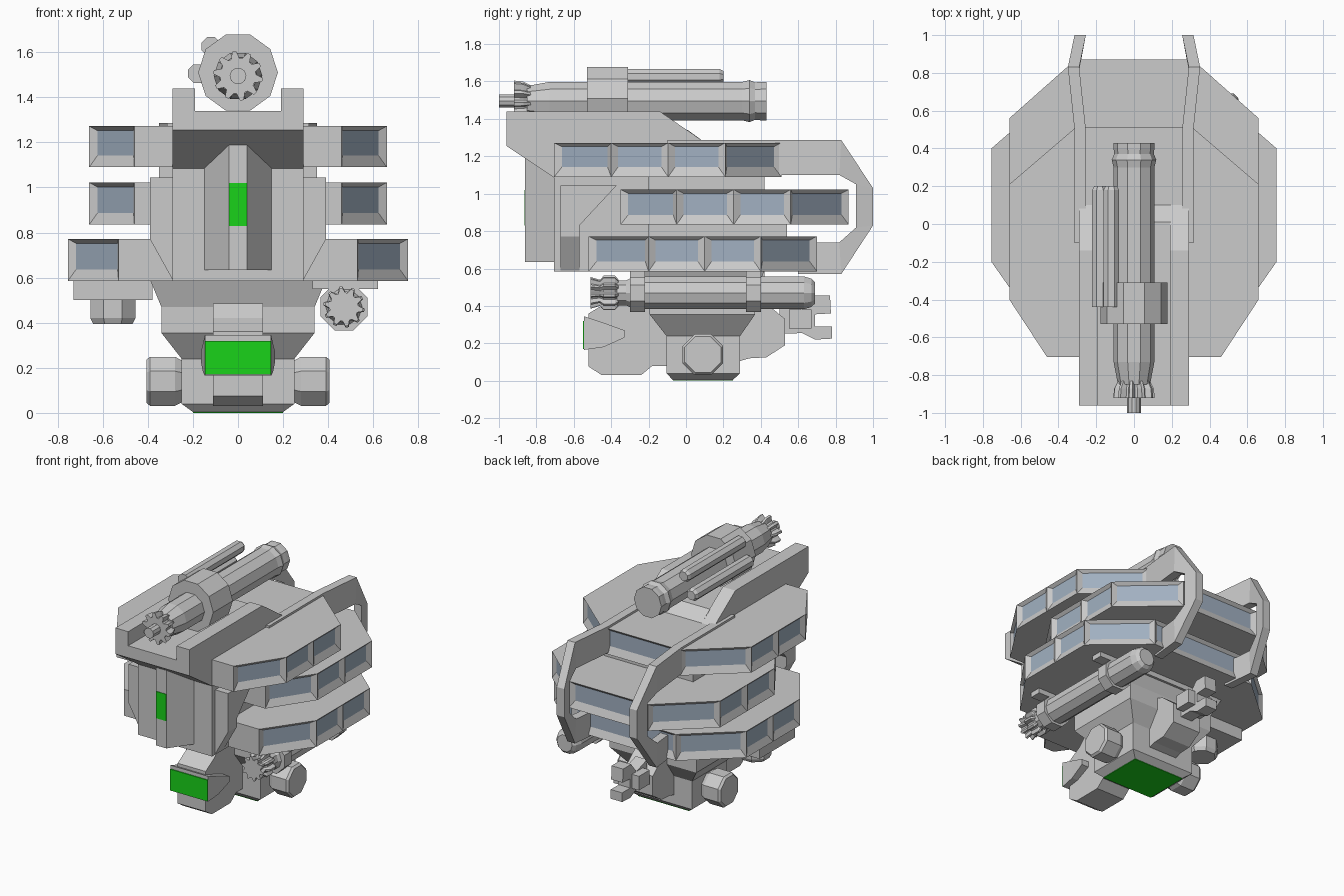
import bpy, bmesh, math
from mathutils import Vector


def material(name, rgb):
    m = bpy.data.materials.new(name)
    m.diffuse_color = (*rgb, 1)
    return m


GREEN = material("green_light", (0.01, 0.65, 0.01))
GLASS = material("window_glass", (0.36, 0.44, 0.54))


def finish(name, bm, mats=()):
    me = bpy.data.meshes.new(name)
    bm.to_mesh(me)
    bm.free()
    for m in mats:
        me.materials.append(m)
    ob = bpy.data.objects.new(name, me)
    bpy.context.collection.objects.link(ob)
    return ob


def loft_bm(rings):
    """Skin equal-length rings of points and cap both ends."""
    bm = bmesh.new()
    rows = [[bm.verts.new(p) for p in ring] for ring in rings]
    n = len(rows[0])
    for a, b in zip(rows, rows[1:]):
        for i in range(n):
            j = (i + 1) % n
            bm.faces.new((a[i], a[j], b[j], b[i]))
    bm.faces.new(rows[0])
    bm.faces.new(rows[-1])
    bmesh.ops.recalc_face_normals(bm, faces=bm.faces)
    return bm


def loft(name, rings, mat=None):
    return finish(name, loft_bm(rings), [mat] if mat else [])


def prism_x(name, profile, x0, x1, mat=None):
    return loft(name, [[(x, y, z) for y, z in profile] for x in (x0, x1)], mat)


def box(name, x0, x1, y0, y1, z0, z1, mat=None):
    return prism_x(name, [(y0, z0), (y1, z0), (y1, z1), (y0, z1)], x0, x1, mat)


def rect_z(z, x, y0, y1):
    return [(-x, y0, z), (x, y0, z), (x, y1, z), (-x, y1, z)]


def rect_y(y, x, z0, z1):
    return [(-x, y, z0), (x, y, z0), (x, y, z1), (-x, y, z1)]


def lathe(name, x, z, stations, sides=10, gear=1.0):
    """Turned part along y from (y, radius) stations; gear < 1 cuts flutes."""
    n = sides * 4 if gear < 1 else sides
    rings = []
    for y, r in stations:
        ring = []
        for i in range(n):
            a = 2 * math.pi * (i + 0.5) / n - math.pi / 2
            k = gear if gear < 1 and i % 4 > 1 else 1
            ring.append((x + r * k * math.cos(a), y, z + r * k * math.sin(a)))
        rings.append(ring)
    return loft(name, rings)


# Windowed decks
def deck(name, half, z0, z1):
    front, s1, s2, back = half
    mid = (s1[0], (s1[1] + s2[1]) / 2)
    right = [front, s1, mid, s2, back]
    plan = right + [(-x, y) for x, y in reversed(right)]
    bm = loft_bm([[(x, y, z) for x, y in plan] for z in (z0, z1)])
    sides = [f for f in bm.faces if abs(f.normal.z) < 0.1 and f.normal.y > -0.95]
    bmesh.ops.inset_individual(bm, faces=sides, thickness=0.036, depth=-0.02,
                               use_even_offset=True)
    for f in sides:
        f.material_index = 1
        for v in f.verts:
            v.co.z += 0.016
    grey = material(name + "_grey", (0.8, 0.8, 0.8))
    finish(name, bm, [grey, GLASS])


deck("upper_deck", [(0.46, -0.705), (0.66, -0.40), (0.66, 0.21), (0.31, 0.51)], 1.09, 1.272)
deck("middle_deck", [(0.46, -0.35), (0.66, -0.05), (0.66, 0.56), (0.31, 0.87)], 0.835, 1.022)
deck("lower_deck", [(0.53, -0.52), (0.755, -0.20), (0.755, 0.40), (0.41, 0.70)], 0.585, 0.772)

# Core behind the decks and front torso
box("core", -0.35, 0.35, -0.20, 0.42, 0.55, 1.12)
box("core_middle", -0.39, 0.39, -0.20, 0.54, 0.70, 0.90)
box("front_torso", -0.29, 0.29, -0.705, 0.1, 0.585, 1.15)
loft("torso_flanks", [[(x, -0.67, 1.045), (x, -0.37, 1.045), (x, -0.57, 0.83),
                       (x, -0.57, zb), (x, -0.67, zb)]
                      for x, zb in ((-0.39, 0.77), (-0.29, 0.59), (0.29, 0.59), (0.39, 0.77))])

# Pointed chest with its light
loft("chest_wedge", [[(-0.16, -0.69, z0), (-0.04, -0.86, z1), (0.04, -0.86, z1), (0.16, -0.69, z0)]
                     for z0, z1 in ((0.635, 0.635), (1.09, 1.19))])
box("chest_light", -0.04, 0.04, -0.864, -0.85, 0.83, 1.02, GREEN)

# Gun cradle on the roof
prism_x("cradle_floor", [(-0.96, 1.34), (0.01, 1.34), (0.10, 1.275), (-0.1, 1.2),
                         (-0.1, 1.085), (-0.705, 1.085), (-0.96, 1.255)], -0.195, 0.195)
for s in (-1, 1):
    prism_x("cradle_cheek", [(-0.96, 1.44), (-0.14, 1.44), (0.10, 1.275), (-0.1, 1.2),
                             (-0.1, 1.085), (-0.705, 1.085), (-0.96, 1.255)],
            s * 0.19, s * 0.29)

# Roof gun
lathe("roof_gun_barrel", 0, 1.495, [(-0.85, 0.085), (-0.73, 0.108), (0.30, 0.108), (0.34, 0.118),
                                    (0.37, 0.105), (0.40, 0.108), (0.43, 0.108)])
lathe("roof_gun_muzzle", 0, 1.495, [(-0.92, 0.11), (-0.87, 0.105), (-0.83, 0.085)], 10, 0.72)
lathe("roof_gun_tip", 0, 1.495, [(-1.0, 0.037), (-0.85, 0.037)])
lathe("roof_gun_collar", 0, 1.51, [(-0.53, 0.177), (-0.31, 0.177)])
for x, z in ((-0.12, 1.625), (-0.18, 1.505)):
    lathe("roof_gun_tube", x, z, [(-0.44, 0.045), (0.18, 0.045), (0.20, 0.033)], 8)

# Rear guard fins
fin_path = [((-0.1, 1.287), (-0.1, 1.12)), ((0.5, 1.287), (0.5, 1.10)),
            ((0.83, 1.287), (0.82, 1.10)), ((1.0, 1.03), (0.91, 1.05)),
            ((1.0, 0.83), (0.91, 0.82)), ((0.83, 0.57), (0.82, 0.74)),
            ((0.6, 0.57), (0.6, 0.74))]


def fin_shift(y):
    return 0.035 * max(0, min((y - 0.5) / 0.33, (1.0 - y) / 0.17))


for s in (-1, 1):
    loft("rear_fin", [[(s * (x + fin_shift(y)), y, z)
                       for x, (y, z) in ((0.255, o), (0.315, o), (0.315, i), (0.255, i))]
                      for o, i in fin_path])

# Lower hull and bottom light
loft("lower_hull", [rect_z(0.59, 0.39, -0.24, 0.42), rect_z(0.47, 0.34, -0.195, 0.37),
                    rect_z(0.355, 0.34, -0.195, 0.37), rect_z(0.24, 0.25, -0.105, 0.29),
                    rect_z(0.04, 0.25, -0.105, 0.29), rect_z(0.004, 0.20, -0.07, 0.25)])
loft("bottom_light", [rect_z(0.004, 0.20, -0.07, 0.25), rect_z(0, 0.20, -0.07, 0.25)], GREEN)

# Side drums
for s in (-1, 1):
    loft("side_drum", [[(s * x, 0.09 + r * math.cos(a), 0.14 + r * math.sin(a))
                        for a in [math.pi * (i + 0.5) / 4 for i in range(8)]]
                       for x, r in ((0.24, 0.095), (0.28, 0.118), (0.39, 0.118), (0.405, 0.105))])

# Head and visor
prism_x("head", [(-0.52, 0.36), (-0.42, 0.42), (-0.36, 0.485), (-0.1, 0.485), (-0.1, 0.08),
                 (-0.18, 0.08), (-0.24, 0.03), (-0.45, 0.03), (-0.52, 0.075)], -0.11, 0.11)
loft("visor_shell", [rect_y(-0.545, 0.147, 0.165, 0.345), rect_y(-0.44, 0.155, 0.18, 0.31),
                     rect_y(-0.33, 0.165, 0.23, 0.27)])
box("visor_light", -0.147, 0.147, -0.552, -0.54, 0.17, 0.32, GREEN)

# Tail and its nozzle cross
prism_x("tail", [(0.2, 0.5), (0.42, 0.42), (0.53, 0.33), (0.53, 0.19), (0.43, 0.125),
                 (0.34, 0.12), (0.2, 0.08)], -0.11, 0.11)
prism_x("tail_nozzle", [(0.5, 0.42), (0.62, 0.38), (0.68, 0.455), (0.77, 0.455), (0.775, 0.36),
                        (0.69, 0.355), (0.69, 0.29), (0.78, 0.29), (0.78, 0.225), (0.69, 0.22),
                        (0.62, 0.255), (0.5, 0.25)], -0.045, 0.045)
box("tail_crossbar", -0.10, 0.10, 0.55, 0.67, 0.28, 0.38)

# Right side gun with clamps
gx, gz = 0.47, 0.47
lathe("side_gun_barrel", gx, gz, [(-0.37, 0.07), (-0.32, 0.07), (-0.28, 0.092), (0.63, 0.092),
                                  (0.67, 0.08), (0.69, 0.06)])
lathe("side_gun_muzzle", gx, gz, [(-0.51, 0.085), (-0.46, 0.07), (-0.44, 0.092), (-0.38, 0.092),
                                  (-0.36, 0.07)], 10, 0.75)
for y in (-0.30, 0.32):
    lathe("gun_clamp", gx, gz, [(y, 0.112), (y + 0.08, 0.112)], 8)
    box("clamp_arm", 0.33, 0.62, y, y + 0.08, 0.55, 0.60)

# Left side pod
box("pod_plate", -0.73, -0.38, -0.18, 0.22, 0.50, 0.60)
loft("pod_body", [[(-0.555 + r * math.cos(a), 0.02 + r * math.sin(a), z)
                   for a in [math.pi * (i + 0.5) / 4 for i in range(8)]]
                  for z, r in ((0.51, 0.108), (0.42, 0.108), (0.395, 0.095))])
